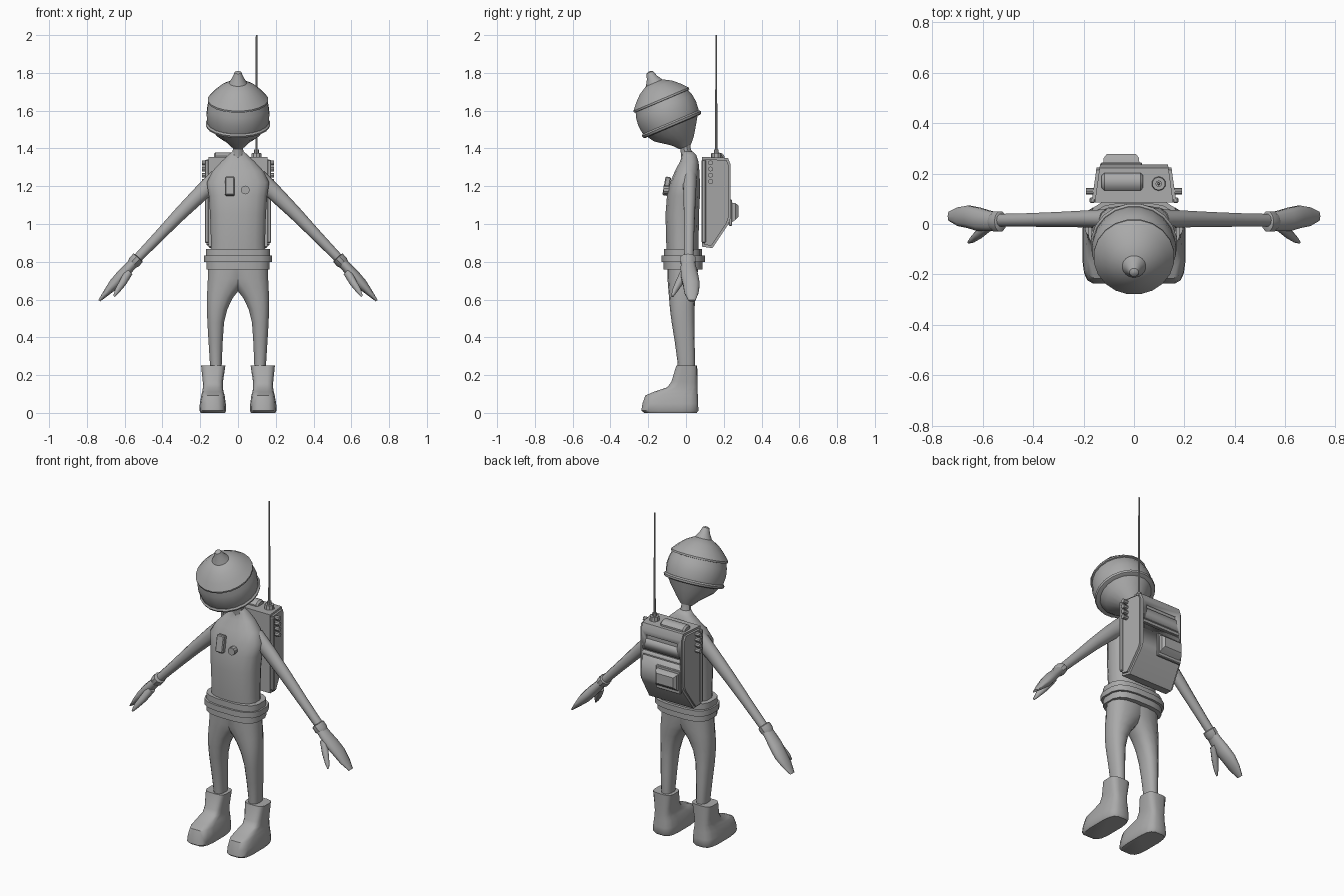
import bpy, bmesh, math
from mathutils import Vector, Matrix

if "Cube" in bpy.data.objects:
    bpy.data.objects.remove(bpy.data.objects["Cube"])

GREY = bpy.data.materials.new("plain_grey")
GREY.diffuse_color = (0.4, 0.4, 0.4, 1)
GREY.use_nodes = True
GREY.node_tree.nodes["Principled BSDF"].inputs["Base Color"].default_value = GREY.diffuse_color


def finish(name, bm, angle=35):
    """Turn a bmesh into a smooth-by-angle object."""
    bmesh.ops.recalc_face_normals(bm, faces=bm.faces)
    me = bpy.data.meshes.new(name)
    bm.to_mesh(me)
    bm.free()
    me.shade_smooth()
    me.set_sharp_from_angle(angle=math.radians(angle))
    me.materials.append(GREY)
    ob = bpy.data.objects.new(name, me)
    bpy.context.collection.objects.link(ob)
    return ob


def oval(c, a, b, sides, power=2.0):
    """Superellipse ring around c with half axes a and b (vectors)."""
    pts = []
    for i in range(sides):
        t = 2 * math.pi * (i + 0.5) / sides
        co, si = math.cos(t), math.sin(t)
        f = lambda v: math.copysign(abs(v) ** (2 / power), v)
        pts.append(Vector(c) + Vector(a) * f(co) + Vector(b) * f(si))
    return pts


def loft(name, rings, flip=1, angle=35):
    """Skin a list of rings, capping both ends; flip=-1 mirrors in x."""
    bm = bmesh.new()
    vs = [[bm.verts.new((p.x * flip, p.y, p.z)) for p in r] for r in rings]
    n = len(vs[0])
    for lo, hi in zip(vs, vs[1:]):
        for i in range(n):
            j = (i + 1) % n
            bm.faces.new((lo[i], lo[j], hi[j], hi[i]))
    bm.faces.new(vs[0])
    bm.faces.new(vs[-1])
    return finish(name, bm, angle)


def flat_rings(rows, sides, power):
    """Level rings from rows of (z, x0, x1, y_front, y_back)."""
    return [oval(((x0 + x1) / 2, (y0 + y1) / 2, z), ((x1 - x0) / 2, 0, 0),
                 (0, (y1 - y0) / 2, 0), sides, power) for z, x0, x1, y0, y1 in rows]


def box(name, c, size, bevel=0.0, rot_x=0.0):
    bm = bmesh.new()
    m = Matrix.Translation(c) @ Matrix.Rotation(rot_x, 4, 'X') @ Matrix.Diagonal((*size, 1))
    bmesh.ops.create_cube(bm, size=1, matrix=m)
    if bevel:
        bmesh.ops.bevel(bm, geom=bm.edges[:], offset=bevel, segments=1, affect='EDGES')
    return finish(name, bm)


def rod(name, c, r, length, axis='Z', sides=10, r2=None):
    bm = bmesh.new()
    rot = {'X': Matrix.Rotation(math.pi / 2, 4, 'Y'),
           'Y': Matrix.Rotation(math.pi / 2, 4, 'X'), 'Z': Matrix()}[axis]
    bmesh.ops.create_cone(bm, cap_ends=True, segments=sides, radius1=r,
                          radius2=r if r2 is None else r2, depth=length,
                          matrix=Matrix.Translation(c) @ rot)
    return finish(name, bm)


# torso with sloping shoulders, and neck
loft("torso", flat_rings([(z, -w, w, f, b) for z, w, f, b in [
    (0.80, .15, -.10, .065), (0.90, .145, -.106, .068), (1.05, .15, -.11, .07),
    (1.15, .157, -.102, .075), (1.22, .168, -.085, .075), (1.28, .137, -.06, .072),
    (1.33, .09, -.033, .067), (1.365, .052, -.02, .055), (1.385, .03, -.02, .035)]],
    16, 2.5), angle=50)
loft("neck", flat_rings([(1.35, -.036, .036, -.025, .045),
                         (1.40, -.028, .028, -.03, .025),
                         (1.45, -.035, .035, -.045, .025)], 10, 2))

# tilted round helmet: a revolved profile of (height along axis, radius)
TILT = math.radians(23)
UP = Vector((0, -math.sin(TILT), math.cos(TILT)))
SIDE = Vector((0, math.cos(TILT), math.sin(TILT)))
HEAD = Vector((0, -.10, 1.585))


def head_part(name, profile, angle=35):
    loft(name, [oval(HEAD + UP * u + SIDE * (.02 if u < -.15 else 0),
                     (r, 0, 0), SIDE * r, 20) for u, r in profile], angle=angle)


head_part("lower_face", [(-.20, .033), (-.165, .065), (-.11, .122), (-.055, .158)])
head_part("helmet_rim", [(-.074, .158), (-.07, .168), (-.058, .172), (-.05, .164)])
head_part("helmet_dome", [(-.06, .16), (-.04, .164), (0, .168), (.04, .163), (.085, .148)])
head_part("helmet_cap", [(.07, .15), (.072, .161), (.082, .161), (.115, .132),
                         (.15, .094), (.175, .05), (.182, .02)])
head_part("helmet_tip", [(.165, .052), (.182, .044), (.205, .03), (.236, .018), (.242, .006)])

# three-band belt
for name, z0, z1, w, f, b in [("belt_low", .76, .802, .17, -.12, .09),
                              ("belt_middle", .798, .832, .182, -.13, .103),
                              ("belt_high", .83, .868, .172, -.118, .085)]:
    loft(name, flat_rings([(z0, -w, w, f, b), (z1, -w, w, f, b)], 16, 3))

# chest fittings
box("chest_plate", (-.043, -.102, 1.20), (.05, .03, .10), .005, math.radians(-10))
rod("chest_knob", (.038, -.105, 1.18), .023, .03, 'Y')

# limbs, mirrored
D = Vector((.67, 0, -.742))
N = Vector((.742, 0, .67))
Y = Vector((0, 1, 0))
WRIST = Vector((.535, 0, .815))
for s, tag in ((1, "left"), (-1, "right")):
    # arm: rows of (x, z, y centre, half depth, half thickness)
    loft(tag + "_arm", [oval((x, yc, z), Y * a, N * b, 10) for x, z, yc, a, b in [
        (.10, 1.245, .02, .04, .052), (.19, 1.168, .02, .035, .043),
        (.30, 1.06, .018, .031, .036), (.42, .935, .016, .028, .029),
        (.545, .805, .015, .026, .024)]], s, 60)
    loft(tag + "_cuff", [oval(WRIST + D * t + Y * .01, Y * a, N * b, 10) for t, a, b in [
        (-.012, .034, .027), (-.008, .042, .033), (.022, .042, .034), (.04, .032, .027)]], s)
    # hand: rows of (distance past wrist, y front, y back, half thickness)
    loft(tag + "_hand", [oval(WRIST + D * t + Y * ((y0 + y1) / 2), Y * ((y1 - y0) / 2), N * b, 10)
                         for t, y0, y1, b in [
        (.0, -.025, .045, .026), (.06, -.03, .055, .027), (.12, -.03, .067, .031),
        (.18, -.018, .075, .029), (.24, -.01, .068, .018), (.298, .012, .05, .006)]], s, 60)
    thumb = [(.575, -.005, .75, .024), (.61, -.035, .69, .022),
             (.64, -.06, .645, .015), (.656, -.072, .617, .006)]
    loft(tag + "_thumb", [oval((x, y, z), Y * r, N * r, 8) for x, y, z, r in thumb], s, 60)
    # leg joined at the hips
    loft(tag + "_leg", flat_rings([
        (.20, .087, .143, -.042, .045), (.27, .085, .15, -.045, .047),
        (.38, .08, .157, -.06, .046), (.48, .073, .163, -.076, .044),
        (.55, .055, .166, -.085, .045), (.61, .025, .166, -.09, .05),
        (.66, -.015, .164, -.094, .056), (.71, -.06, .162, -.098, .06),
        (.79, -.09, .16, -.10, .065)], 14, 2.4), s, 60)
    # chunky boot
    loft(tag + "_boot", flat_rings([
        (0, .068, .198, -.222, .058), (.012, .062, .205, -.238, .067),
        (.05, .064, .203, -.232, .066), (.092, .07, .195, -.217, .064),
        (.112, .076, .19, -.17, .063), (.135, .08, .186, -.10, .062),
        (.165, .079, .187, -.078, .061), (.25, .066, .196, -.052, .06)], 16, 3.6), s, 40)
    # row of studs on the pack side
    for i in range(4):
        rod(f"{tag}_pack_stud_{i + 1}", (s * .17, .13, 1.225 + i * .033), .013, .04, 'X', 8)
    box(tag + "_pack_rail", (s * .165, .094, 1.12), (.022, .022, .44), .005)

# backpack: side profile extruded, narrower towards the back
bm = bmesh.new()
profile = [(.085, .88), (.14, .872), (.225, 1.0), (.236, 1.03), (.236, 1.315),
           (.222, 1.35), (.085, 1.355)]
ends = [[bm.verts.new((s * (.168 - (y - .085) * .14), y, z)) for y, z in profile] for s in (-1, 1)]
n = len(profile)
for i in range(n):
    j = (i + 1) % n
    bm.faces.new((ends[0][i], ends[0][j], ends[1][j], ends[1][i]))
caps = [bm.faces.new(e) for e in ends]
rim = list({e for f in caps for e in f.edges})
bmesh.ops.bevel(bm, geom=rim, offset=.012, segments=2, affect='EDGES')
pack = finish("backpack", bm)

# grooves cut across the pack back
for i, (z, w, h) in enumerate([(1.275, .21, .026), (1.195, .25, .012), (1.165, .25, .012)]):
    cutter = box(f"groove_cutter_{i + 1}", (0, .236, z), (w, .024, h))
    cutter.hide_render = True
    cutter.hide_viewport = True
    cut = pack.modifiers.new("groove", 'BOOLEAN')
    cut.operation, cut.solver, cut.object = 'DIFFERENCE', 'EXACT', cutter

# pouch on the pack back, with its frame
box("pouch_frame", (-.05, .235, 1.06), (.165, .018, .14), .004)
loft("pouch", [[Vector((x, y, z)) for x, z in ((-.05 - w, z0), (-.05 + w, z0),
                                              (-.05 + w, z1), (-.05 - w, z1))]
               for y, w, z0, z1 in [(.23, .072, 1.0, 1.115), (.262, .07, 1.022, 1.11),
                                    (.277, .058, 1.038, 1.098)]])

# roll, antenna socket and antenna on top
loft("top_roll", [oval((x, .168, 1.352), (0, r, 0), (0, 0, r * .75), 10) for x, r in [
    (-.128, .026), (-.118, .037), (.026, .037), (.036, .026)]])
rod("antenna_socket", (.098, .16, 1.362), .029, .03, r2=.026)
rod("antenna_collar", (.098, .16, 1.384), .013, .02, sides=8)
rod("antenna", (.098, .16, 1.685), .0065, .63, sides=8, r2=.004)
